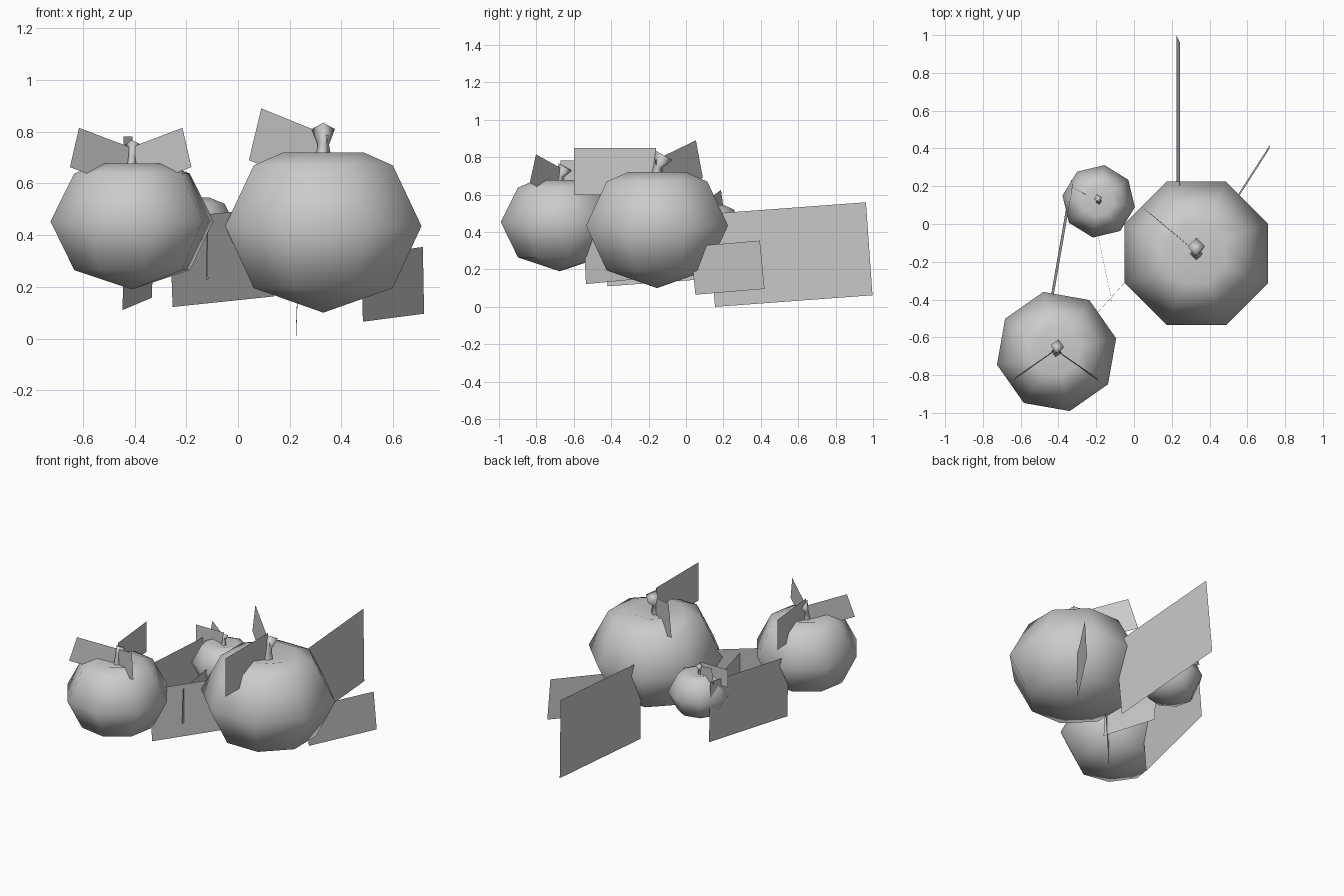
import bpy, bmesh, math
from mathutils import Matrix, Vector

if "Cube" in bpy.data.objects:
    bpy.data.objects.remove(bpy.data.objects["Cube"])

grey = bpy.data.materials.new("light_grey")
grey.diffuse_color = (0.6, 0.6, 0.6, 1)
grey.use_nodes = True
grey.node_tree.nodes["Principled BSDF"].inputs["Base Color"].default_value = grey.diffuse_color


def finish(name, bm, smooth=False):
    bmesh.ops.recalc_face_normals(bm, faces=bm.faces)
    for f in bm.faces:
        f.smooth = smooth
    me = bpy.data.meshes.new(name)
    bm.to_mesh(me)
    bm.free()
    me.materials.append(grey)
    ob = bpy.data.objects.new(name, me)
    bpy.context.collection.objects.link(ob)
    return ob


def place(ob, centre, size, turn):
    ob.data.transform(Matrix.Translation(centre)
                      @ Matrix.Rotation(math.radians(turn), 4, 'Z')
                      @ Matrix.Scale(size, 4))


def loft(bm, rings):
    for a, b in zip(rings, rings[1:]):
        n = len(a)
        for i in range(n):
            bm.faces.new((a[i], a[(i + 1) % n], b[(i + 1) % n], b[i]))


# Eight-sided gourd body with a dimpled top and a pointed base
def gourd(name, centre, size, turn):
    bm = bmesh.new()
    rings = []
    for r, z in ((.291, .095), (.411, .335), (.291, .57), (.168, .62)):
        rings.append([bm.verts.new((r * math.cos(math.pi * (i + .5) / 4),
                                    r * math.sin(math.pi * (i + .5) / 4), z))
                      for i in range(8)])
    loft(bm, rings)
    for ring, z in ((rings[0], 0), (rings[-1], .575)):
        pole = bm.verts.new((0, 0, z))
        for i in range(8):
            bm.faces.new((ring[i], ring[(i + 1) % 8], pole))
    place(finish(name, bm, True), centre, size, turn)


# Four-sided stem, flared and tipped backwards at the top
def stem(name, centre, size, turn):
    bm = bmesh.new()
    rings = []
    for r, y, z, tilt in ((.038, -.005, .56, 0), (.022, .005, .65, -.01),
                          (.045, .037, .71, -.025)):
        rings.append([bm.verts.new((r * math.cos(math.pi * i / 2),
                                    y + r * math.sin(math.pi * i / 2),
                                    z + tilt * math.sin(math.pi * i / 2)))
                      for i in range(4)])
    loft(bm, rings)
    bm.faces.new(rings[-1])
    place(finish(name, bm, True), centre, size, turn)


# Flat leaf card: inner bottom, outer bottom and inner top corners
def card(name, inner, outer, top):
    a, b, c = Vector(inner), Vector(outer), Vector(top)
    bm = bmesh.new()
    bm.faces.new([bm.verts.new(p) for p in (a, b, b + c - a, c)])
    finish(name, bm)


for label, centre, size, turn in (
        ("large", (.33, -.155, .10), 1, 0),
        ("medium", (-.41, -.675, .19), .786, -10),
        ("small", (-.187, .12, .252), .472, 13.4)):
    gourd(label + "_gourd", centre, size, turn)
    stem(label + "_stem", centre, size, turn)

# Large cards lying low between and behind the gourds
card("back_vine", (.225, .155, 0), (.225, .997, .062), (.243, .12, .497))
card("right_vine", (.483, .05, .065), (.72, .42, .096), (.478, .025, .323))
card("middle_vine", (-.253, -.535, .122), (.14, -.10, .163), (-.265, -.55, .465))
card("left_vine", (-.447, -.42, .11), (-.333, .235, .158), (-.437, -.445, .495))
card("inner_vine", (-.195, -.04, .205), (-.115, -.42, .23), (-.197, -.026, .43))

# Leaves around the stems
card("large_front_leaf", (.33, -.16, .597), (.33, -.60, .597), (.33, -.16, .85))
card("large_side_leaf", (.302, -.128, .585), (.042, .09, .69), (.35, -.165, .785))
card("medium_back_leaf", (-.408, -.67, .582), (-.442, -.325, .582),
     (-.408, -.67, .782))
for label, s in (("left", -1), ("right", 1)):
    card("medium_" + label + "_leaf", (-.415 + s * .03, -.693, .585),
         (-.415 + s * .235, -.835, .663), (-.415 - s * .005, -.66, .737))
card("small_side_leaf", (-.187, .12, .49), (-.39, .12, .49), (-.187, .12, .607))
card("small_back_leaf", (-.203, .13, .481), (-.345, .20, .531),
     (-.175, .117, .575))
